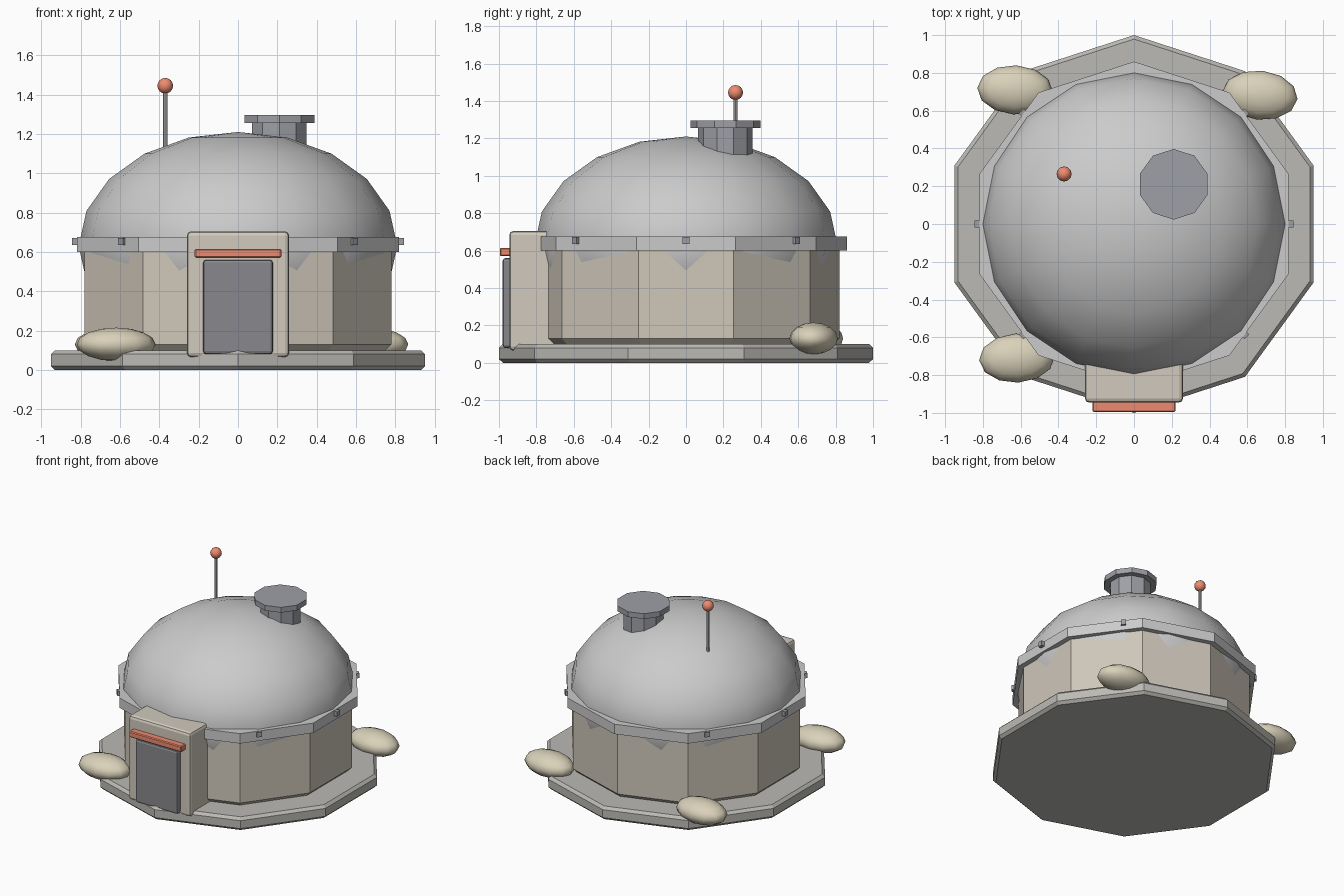
import bpy
from math import radians, cos, sin, pi

if "Cube" in bpy.data.objects:
    bpy.data.objects.remove(bpy.data.objects["Cube"])


def paint(obj, name, rgb):
    mat = bpy.data.materials.get(name) or bpy.data.materials.new(name)
    mat.diffuse_color = (*rgb, 1)
    mat.use_nodes = True
    mat.node_tree.nodes["Principled BSDF"].inputs["Base Color"].default_value = mat.diffuse_color
    obj.data.materials.append(mat)


def bevel(obj, width, segments=1):
    mod = obj.modifiers.new("bevel", "BEVEL")
    mod.width, mod.segments = width, segments
    mod.limit_method, mod.angle_limit = "ANGLE", radians(45)


def prism(name, r, z0, z1, x=0, y=0, sides=10):
    # a default cylinder has a corner pointing along +y
    bpy.ops.mesh.primitive_cylinder_add(vertices=sides, radius=r, depth=z1 - z0,
                                        location=(x, y, (z0 + z1) / 2))
    obj = bpy.context.object
    obj.name = name
    return obj


def box(name, lo, hi, rot=0):
    mid = [(a + b) / 2 for a, b in zip(lo, hi)]
    bpy.ops.mesh.primitive_cube_add(size=1, location=mid)
    obj = bpy.context.object
    obj.name = name
    obj.scale = [b - a for a, b in zip(lo, hi)]
    bpy.ops.object.transform_apply(location=False, rotation=False, scale=True)
    obj.rotation_euler.z = rot
    return obj


def ball(name, centre, radii, seg, rings, rot=0):
    bpy.ops.mesh.primitive_uv_sphere_add(segments=seg, ring_count=rings, radius=1,
                                         location=centre)
    obj = bpy.context.object
    obj.name = name
    obj.scale = radii
    bpy.ops.object.transform_apply(location=False, rotation=False, scale=True)
    obj.rotation_euler.z = radians(rot)
    bpy.ops.object.shade_smooth()
    return obj


STONE, PLASTER = (0.50, 0.49, 0.46), (0.62, 0.57, 0.49)
DARK, DOOR, RED = (0.34, 0.35, 0.38), (0.25, 0.25, 0.27), (0.85, 0.26, 0.16)

# Foundation slab and ten-sided wall
slab = prism("foundation_slab", 1.0, 0, 0.10)
bevel(slab, 0.02)
paint(slab, "stone", STONE)
wall = prism("wall", 0.82, 0.10, 0.64)
bevel(wall, 0.03)
paint(wall, "wall_plaster", PLASTER)

# Dome and the band around its foot, with small bolts
ball("dome", (0, 0, 0.63), (0.81, 0.81, 0.58), 16, 10)
prism("dome_band", 0.86, 0.60, 0.675)
for i in range(8):
    a = i * pi / 4
    x, y = 0.827 * cos(a), 0.827 * sin(a)
    bolt = box(f"bolt_{i}", (x - 0.0175, y - 0.0175, 0.635), (x + 0.0175, y + 0.0175, 0.672), a)
    paint(bolt, "dark_metal", DARK)

# Doorway: frame, door, lintel light
frame = box("door_frame", (-0.26, -0.945, 0.065), (0.26, -0.69, 0.705))
bevel(frame, 0.022, 2)
paint(frame, "frame_plaster", (0.64, 0.59, 0.51))
door = box("door", (-0.177, -0.98, 0.08), (0.177, -0.90, 0.56))
bevel(door, 0.015, 2)
paint(door, "door_dark", DOOR)
lintel = box("lintel_strip", (-0.22, -0.995, 0.57), (0.22, -0.92, 0.615))
bevel(lintel, 0.006)
paint(lintel, "red", RED)

# Roof vent
for name, r, z0, z1 in (("vent_pipe", 0.145, 1.0, 1.26), ("vent_cap", 0.187, 1.255, 1.295)):
    paint(prism(name, r, z0, z1, 0.21, 0.21), "dark_metal", DARK)

# Antenna
mast = prism("antenna_mast", 0.011, 1.05, 1.42, -0.37, 0.265, 8)
paint(mast, "mast_metal", (0.45, 0.45, 0.46))
paint(ball("antenna_tip", (-0.37, 0.265, 1.445), (0.04,) * 3, 12, 8), "red", RED)

# Sandbags on the slab rim
for i, (x, y, rot) in enumerate(((-0.63, 0.71, -3), (0.667, 0.682, -6), (-0.62, -0.71, 3))):
    bag = ball(f"sandbag_{i}", (x, y, 0.13), (0.2, 0.13, 0.085), 12, 8, rot)
    paint(bag, "sand", (0.70, 0.64, 0.49))
